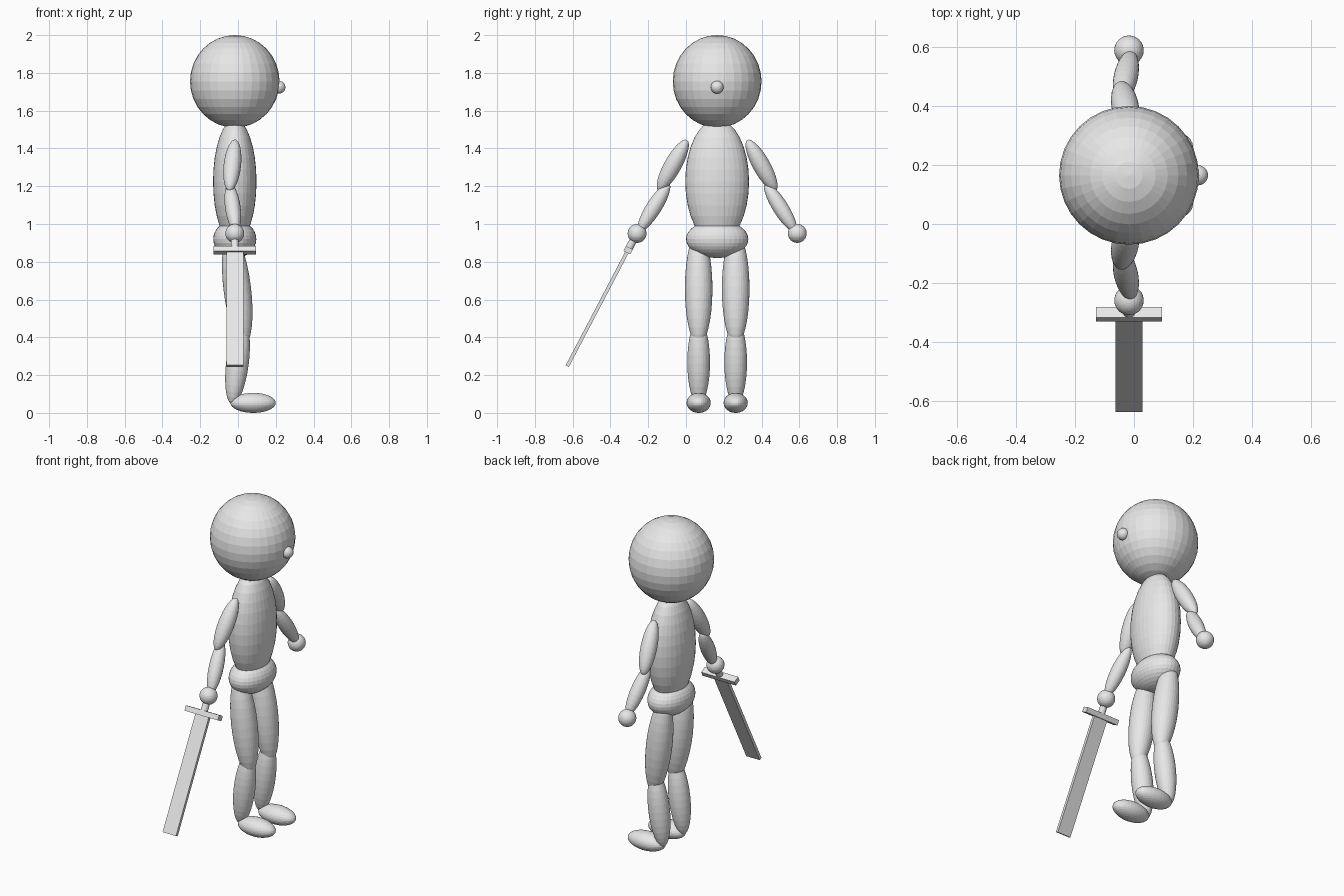
import bpy, bmesh
from mathutils import Vector, Matrix

if "Cube" in bpy.data.objects:
    bpy.data.objects.remove(bpy.data.objects["Cube"])

MID_X, MID_Y = -0.017, 0.165   # body axis; the figure looks towards +x

grey = bpy.data.materials.new("light_grey")
grey.diffuse_color = (0.8, 0.8, 0.8, 1)
grey.use_nodes = True
grey.node_tree.nodes["Principled BSDF"].inputs["Base Color"].default_value = grey.diffuse_color


def make(name, bm, matrix):
    bm.transform(matrix)
    bmesh.ops.recalc_face_normals(bm, faces=bm.faces)
    mesh = bpy.data.meshes.new(name)
    bm.to_mesh(mesh)
    bm.free()
    mesh.materials.append(grey)
    obj = bpy.data.objects.new(name, mesh)
    bpy.context.collection.objects.link(obj)
    return obj


def ellipsoid(name, center, radii):
    bm = bmesh.new()
    bmesh.ops.create_uvsphere(bm, u_segments=32, v_segments=16, radius=1)
    return make(name, bm, Matrix.Translation(center) @ Matrix.Diagonal((*radii, 1)))


def limb(name, bottom, top, radius):
    """Ellipsoid stretched between two end points."""
    a, b = Vector(bottom), Vector(top)
    axis = b - a
    bm = bmesh.new()
    bmesh.ops.create_uvsphere(bm, u_segments=32, v_segments=16, radius=1)
    rot = axis.to_track_quat('Z', 'Y').to_matrix().to_4x4()
    scale = Matrix.Diagonal((radius, radius, axis.length / 2, 1))
    return make(name, bm, Matrix.Translation((a + b) / 2) @ rot @ scale)


# Head, nose, torso and hips
ellipsoid("head", (MID_X, MID_Y, 1.755), (0.237, 0.235, 0.245))
ellipsoid("nose", (0.217, MID_Y, 1.724), (0.034, 0.034, 0.034))
ellipsoid("torso", (MID_X, MID_Y, 1.225), (0.115, 0.169, 0.33))
ellipsoid("hips", (MID_X, MID_Y, 0.92), (0.114, 0.165, 0.1))

# Arms and legs on both sides
for side, s in (("right", -1), ("left", 1)):
    def at(x, offset, z):
        return (x, MID_Y + s * offset, z)
    limb(side + "_upper_arm", at(-0.045, 0.31, 1.175), at(-0.015, 0.16, 1.445), 0.046)
    limb(side + "_forearm", at(-0.010, 0.415, 0.96), at(-0.045, 0.255, 1.215), 0.041)
    ellipsoid(side + "_hand", at(MID_X, 0.424, 0.95), (0.05, 0.05, 0.05))
    limb(side + "_thigh", at(0.032, 0.098, 0.36), at(-0.04, 0.098, 0.955), 0.073)
    limb(side + "_shin", at(-0.03, 0.098, 0.045), at(0.025, 0.098, 0.49), 0.06)
    ellipsoid(side + "_foot", at(0.08, 0.098, 0.053), (0.12, 0.064, 0.053))

# Sword: local z runs from the hand towards the tip, local x is the blade width
hand = Vector((MID_X, -0.26, 0.95))
along = Vector((0, -0.37, -0.705)).normalized()
across = Vector((1, 0, 0))
frame = Matrix((across, along.cross(across), along)).transposed().to_4x4()
frame = Matrix.Translation(hand) @ frame


def sword_box(name, width, thick, start, end):
    bm = bmesh.new()
    bmesh.ops.create_cube(bm, size=1)
    place = Matrix.Translation((0, 0, (start + end) / 2))
    make(name, bm, frame @ place @ Matrix.Diagonal((width, thick, end - start, 1)))


sword_box("sword_guard", 0.224, 0.04, 0.085, 0.115)
sword_box("sword_blade", 0.09, 0.019, 0.115, 0.793)

# Round grip
bm = bmesh.new()
bmesh.ops.create_cone(bm, cap_ends=True, segments=32, radius1=0.02, radius2=0.02, depth=0.1)
make("sword_grip", bm, frame @ Matrix.Translation((0, 0, 0.045)))
